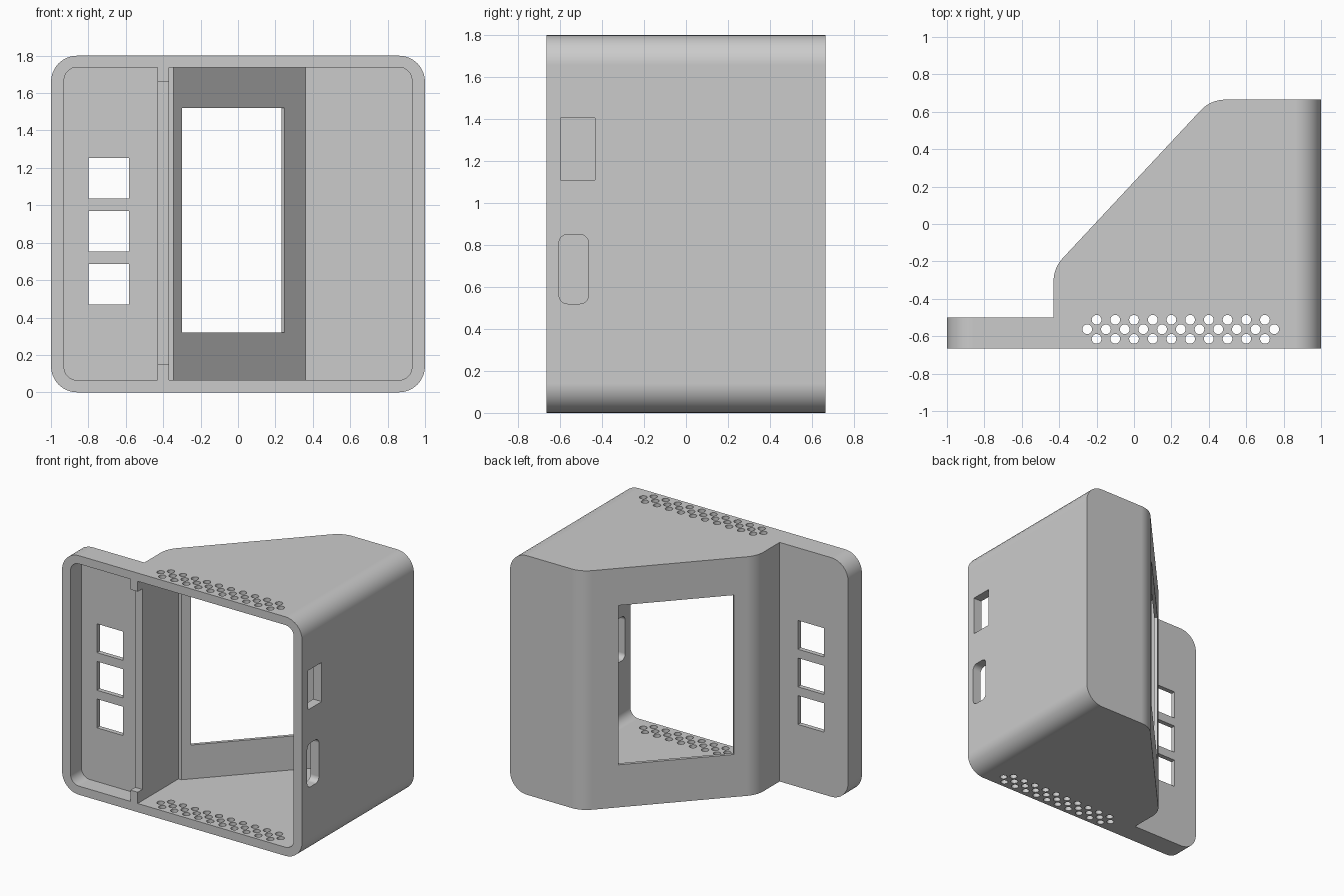
import bpy, bmesh, math
from mathutils import Vector

cube = bpy.data.objects.get("Cube")
if cube:
    bpy.data.objects.remove(cube, do_unlink=True)

grey = bpy.data.materials.new("warm_neutral_grey")
grey.use_nodes = True
colour = (0.6, 0.6, 0.6, 1)
grey.diffuse_color = colour
grey.node_tree.nodes["Principled BSDF"].inputs["Base Color"].default_value = colour


def rounded(corners, steps=8):
    """Turn (x, y, radius) corners into an outline with arc fillets."""
    out = []
    for i, (x, y, r) in enumerate(corners):
        p = Vector((x, y))
        if r == 0:
            out.append(p)
            continue
        a = (Vector(corners[i - 1][:2]) - p).normalized()
        b = (Vector(corners[(i + 1) % len(corners)][:2]) - p).normalized()
        half = a.angle(b) / 2
        centre = p + (a + b).normalized() * r / math.sin(half)
        start = p + a * r / math.tan(half) - centre
        end = p + b * r / math.tan(half) - centre
        turn = start.angle(end)
        for k in range(steps + 1):
            t = k / steps
            out.append(centre + (start * math.sin((1 - t) * turn) + end * math.sin(t * turn)) / math.sin(turn))
    return out


def rect(a0, a1, b0, b1, r=0):
    return rounded([(a0, b0, r), (a1, b0, r), (a1, b1, r), (a0, b1, r)])


def prism(bm, outline, axis, lo, hi):
    """Extrude a 2D outline along the named axis."""
    place = {"x": lambda p, h: (h, p[0], p[1]),
             "y": lambda p, h: (p[0], h, p[1]),
             "z": lambda p, h: (p[0], p[1], h)}[axis]
    rings = [[bm.verts.new(place(p, h)) for p in outline] for h in (lo, hi)]
    faces = [bm.faces.new(rings[0]), bm.faces.new(rings[1][::-1])]
    n = len(outline)
    for i in range(n):
        j = (i + 1) % n
        faces.append(bm.faces.new((rings[0][i], rings[1][i], rings[1][j], rings[0][j])))
    bmesh.ops.recalc_face_normals(bm, faces=faces)


def solid(name, *prisms):
    bm = bmesh.new()
    for p in prisms:
        prism(bm, *p)
    mesh = bpy.data.meshes.new(name)
    bm.to_mesh(mesh)
    bm.free()
    mesh.materials.append(grey)
    ob = bpy.data.objects.new(name, mesh)
    bpy.context.collection.objects.link(ob)
    return ob


def combine(target, tool, operation):
    mod = target.modifiers.new("cut", "BOOLEAN")
    mod.object, mod.operation, mod.solver = tool, operation, "EXACT"
    bpy.context.view_layer.objects.active = target
    bpy.ops.object.modifier_apply(modifier=mod.name)
    bpy.data.objects.remove(tool, do_unlink=True)


# Outer shell: plan outline trimmed by a rounded front outline
FRONT, BACK, TOP = -0.665, 0.665, 1.8
case = solid("display_case", (rounded([
    (-1.1, FRONT, 0), (1.1, FRONT, 0), (1.1, BACK, 0), (0.41, BACK, 0.18),
    (-0.43, -0.235, 0.18), (-0.43, -0.5, 0), (-1.1, -0.5, 0)]), "z", -0.1, TOP + 0.1))
combine(case, solid("outer_trim", (rect(-1, 1, 0, TOP, 0.14), "y", -1, 1)), "INTERSECT")

# Hollow: shallow side pocket and deep main chamber
hollow = solid("hollow",
               (rect(-1, -0.43, -0.8, -0.535), "z", 0, TOP),
               ([(-0.37, -0.8), (1, -0.8), (1, 0.575), (0.36, 0.575), (-0.345, -0.18), (-0.37, -0.18)],
                "z", 0, TOP))
combine(hollow, solid("inner_trim", (rect(-0.93, 0.93, 0.065, 1.738, 0.07), "y", -1, 1)), "INTERSECT")
combine(case, hollow, "DIFFERENCE")

# Recess in the dividing rib, leaving a block at each end
combine(case, solid("rib_recess", (rect(-0.45, -0.35, 0.15, 1.66), "y", -0.8, -0.61)), "DIFFERENCE")

# Screen window, cut square to the sloping wall
slope = Vector((0.84, 0.9)).normalized()
normal = Vector((slope.y, -slope.x)) * 0.08
a, b = Vector((-0.3, -0.132)), Vector((0.25, 0.457))
combine(case, solid("screen_window", ([a - normal, a + normal, b + normal, b - normal],
                                      "z", 0.32, 1.52)), "DIFFERENCE")

# Three button openings in the side pocket
combine(case, solid("button_openings", *[
    (rect(-0.8, -0.583, z, z + 0.217), "y", -0.6, -0.4) for z in (0.47, 0.753, 1.036)]), "DIFFERENCE")

# Two ports in the side wall
combine(case, solid("side_ports",
                    (rect(-0.597, -0.433, 1.11, 1.405), "x", 0.85, 1.1),
                    (rect(-0.605, -0.465, 0.52, 0.85, 0.04), "x", 0.85, 1.1)), "DIFFERENCE")

# Staggered round vents through the top and bottom walls
vents = []
for y, first, count in ((-0.512, -0.2, 10), (-0.563, -0.25, 11), (-0.614, -0.2, 10)):
    for i in range(count):
        ring = [(first + i * 0.1 + 0.026 * math.cos(k * math.tau / 20),
                 y + 0.026 * math.sin(k * math.tau / 20)) for k in range(20)]
        vents += [(ring, "z", -0.1, 0.12), (ring, "z", TOP - 0.12, TOP + 0.1)]
combine(case, solid("vents", *vents), "DIFFERENCE")

# Smooth fillets, crisp edges
bpy.ops.object.select_all(action="DESELECT")
case.select_set(True)
bpy.context.view_layer.objects.active = case
bpy.ops.object.shade_smooth_by_angle(angle=math.radians(30))
weighted = case.modifiers.new("even_shading", "WEIGHTED_NORMAL")
weighted.keep_sharp = True
